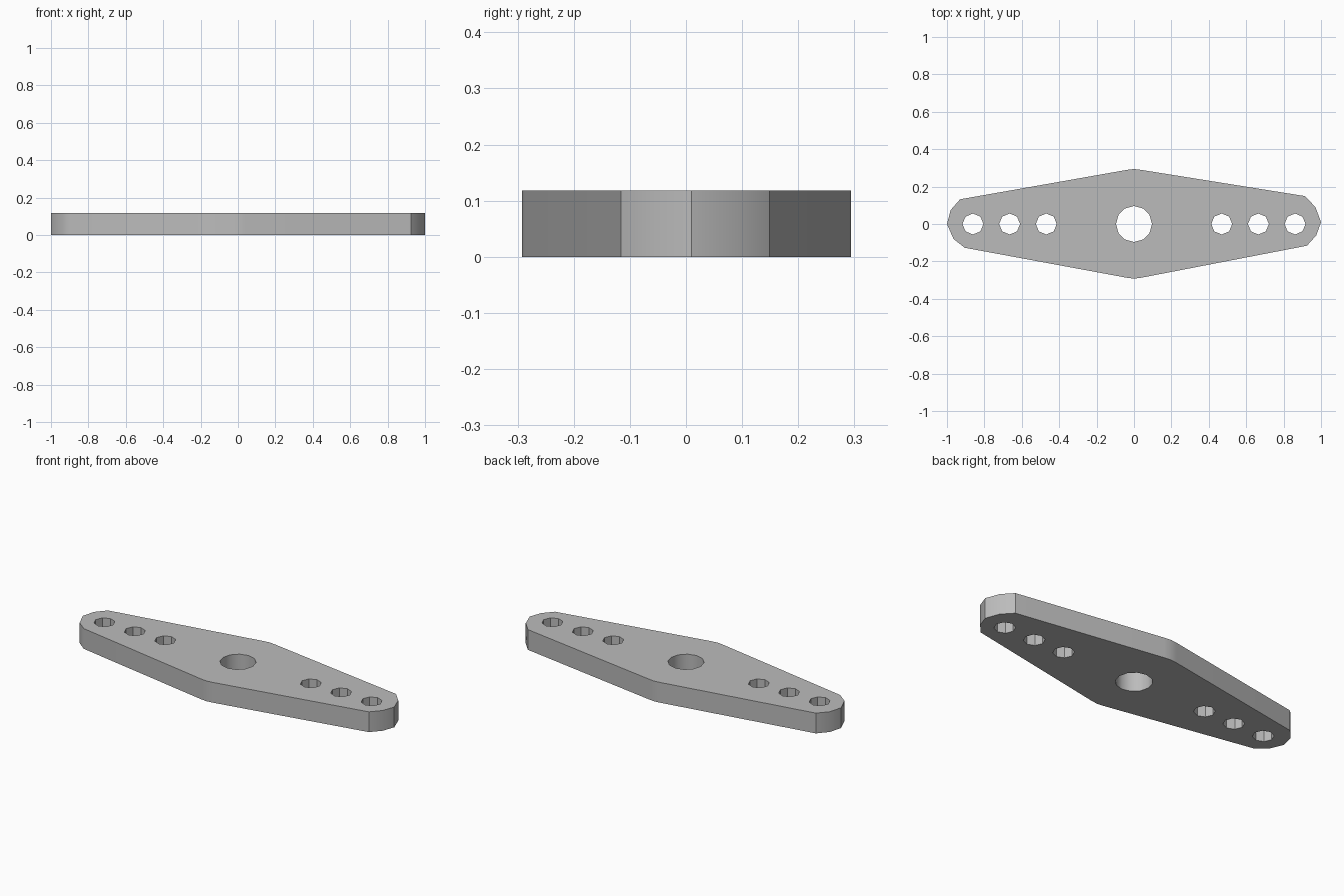
import bpy
import bmesh
from math import cos, sin, tau, radians

cube = bpy.data.objects.get("Cube")
if cube:
    bpy.data.objects.remove(cube, do_unlink=True)

THICKNESS = 0.118

grey = bpy.data.materials.new("plain grey")
grey.use_nodes = True
colour = (0.5, 0.5, 0.5, 1)
grey.diffuse_color = colour
grey.node_tree.nodes["Principled BSDF"].inputs["Base Color"].default_value = colour


def circle(x, radius, sides):
    return [(x + radius * cos(tau * i / sides), radius * sin(tau * i / sides))
            for i in range(sides)]


def add_loop(curve, points):
    spline = curve.splines.new("POLY")
    spline.points.add(len(points) - 1)
    for p, (x, y) in zip(spline.points, points):
        p.co = (x, y, 0, 1)
    spline.use_cyclic_u = True


# Tapered outline: rounded right tip, back crown, left tip, front crown
outline = [
    (0.925, -0.116), (0.975, -0.06), (1.0, 0.01), (0.97, 0.09), (0.915, 0.149),
    (0.04, 0.289), (0, 0.294), (-0.04, 0.289),
    (-0.93, 0.132), (-0.98, 0.075), (-1.0, 0.0), (-0.965, -0.08), (-0.905, -0.127),
    (-0.04, -0.287), (0, -0.292), (0.04, -0.287),
]
curve = bpy.data.curves.new("lever_plate", "CURVE")
curve.dimensions = "2D"
curve.fill_mode = "BOTH"
curve.extrude = THICKNESS / 2
add_loop(curve, outline)

# Central pivot hole and three link holes on each arm
add_loop(curve, circle(0, 0.096, 12))
for side in (-1, 1):
    for x in (0.469, 0.665, 0.861):
        add_loop(curve, circle(side * x, 0.056, 8))

plate = bpy.data.objects.new("lever_plate", curve)
bpy.context.collection.objects.link(plate)
bpy.ops.object.select_all(action="DESELECT")
plate.select_set(True)
bpy.context.view_layer.objects.active = plate
bpy.ops.object.convert(target="MESH")
plate = bpy.context.object

# Weld caps to walls and stand the plate on the ground
bm = bmesh.new()
bm.from_mesh(plate.data)
bmesh.ops.remove_doubles(bm, verts=bm.verts, dist=0.0005)
bmesh.ops.recalc_face_normals(bm, faces=bm.faces)
bmesh.ops.translate(bm, verts=bm.verts, vec=(0, 0, THICKNESS / 2))
bm.to_mesh(plate.data)
bm.free()

plate.data.materials.clear()
plate.data.materials.append(grey)
bpy.ops.object.shade_smooth_by_angle(angle=radians(36))
